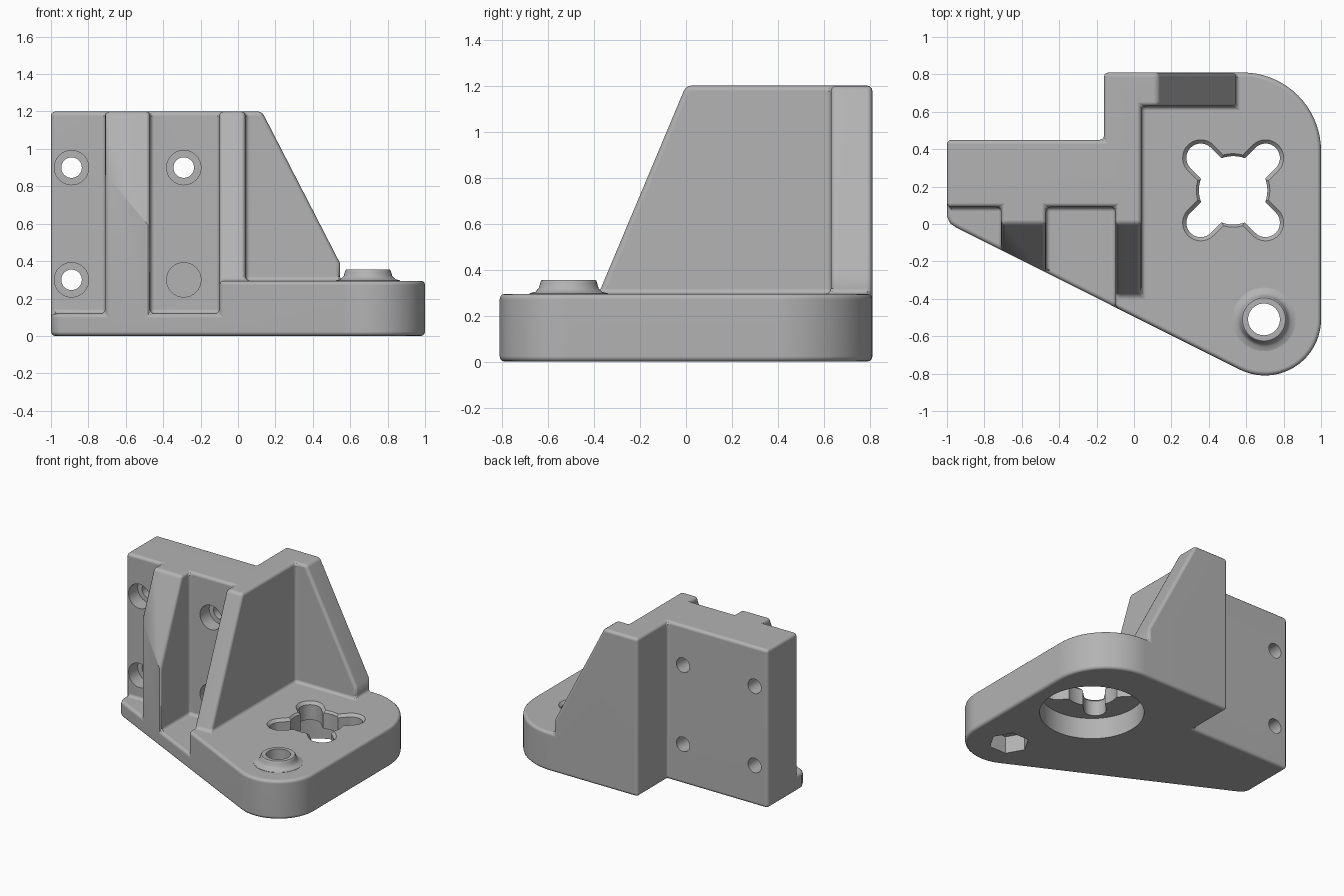
import bpy, bmesh, math
from math import cos, sin, radians

cube = bpy.data.objects.get("Cube")
if cube:
    bpy.data.objects.remove(cube, do_unlink=True)

grey = bpy.data.materials.new("mid_grey")
grey.use_nodes = True
grey.diffuse_color = (0.45, 0.45, 0.45, 1)
grey.node_tree.nodes["Principled BSDF"].inputs["Base Color"].default_value = (0.45, 0.45, 0.45, 1)

AXES = {"x": lambda a, b, h: (h, a, b),
        "y": lambda a, b, h: (a, h, b),
        "z": lambda a, b, h: (a, b, h)}


def loft(name, axis, layers):
    """Closed solid through matching 2D outlines, each given as (outline, height)."""
    bm = bmesh.new()
    rings = [[bm.verts.new(AXES[axis](a, b, h)) for a, b in pts] for pts, h in layers]
    n = len(rings[0])
    for lo, hi in zip(rings, rings[1:]):
        for i in range(n):
            j = (i + 1) % n
            bm.faces.new((lo[i], lo[j], hi[j], hi[i]))
    bm.faces.new(rings[0])
    bm.faces.new(rings[-1])
    bmesh.ops.recalc_face_normals(bm, faces=bm.faces)
    mesh = bpy.data.meshes.new(name)
    bm.to_mesh(mesh)
    bm.free()
    mesh.materials.append(grey)
    obj = bpy.data.objects.new(name, mesh)
    bpy.context.collection.objects.link(obj)
    return obj


def prism(name, axis, pts, lo, hi):
    return loft(name, axis, [(pts, lo), (pts, hi)])


def box(name, x0, x1, y0, y1, z0, z1):
    return prism(name, "z", [(x0, y0), (x1, y0), (x1, y1), (x0, y1)], z0, z1)


def arc(cx, cy, r, start, end, steps):
    return [(cx + r * cos(radians(start + (end - start) * i / steps)),
             cy + r * sin(radians(start + (end - start) * i / steps)))
            for i in range(steps + 1)]


def circle(cx, cy, r, steps=48):
    return arc(cx, cy, r, 0, 360, steps)[:-1]


def capsule(cx, cy, half, r, angle):
    dx, dy = half * cos(radians(angle)), half * sin(radians(angle))
    return (arc(cx + dx, cy + dy, r, angle - 90, angle + 90, 16)
            + arc(cx - dx, cy - dy, r, angle + 90, angle + 270, 16))


def apply(obj, mod):
    bpy.context.view_layer.objects.active = obj
    bpy.ops.object.modifier_apply(modifier=mod.name)


def combine(body, tool, operation="DIFFERENCE"):
    tool.hide_render = True
    mod = body.modifiers.new("combine", "BOOLEAN")
    mod.operation = operation
    mod.solver = "EXACT"
    mod.object = tool
    apply(body, mod)
    bpy.data.objects.remove(tool, do_unlink=True)


FLOOR, LEDGE, TOP, FAR = 0.295, 0.12, 1.2, 2.0

# Full-height block with the plan outline
outline = ([(-1, 0.45), (-1, 0.04), (-0.983, 0.004), (-0.95, -0.02)]
           + arc(0.70, -0.51, 0.30, 243.4, 360, 20)
           + arc(0.58, 0.39, 0.42, 0, 90, 18)
           + [(-0.16, 0.81), (-0.16, 0.45)])
bracket = prism("bracket", "z", outline, 0, TOP)

# Pockets either side of the narrow rib
combine(bracket, box("left_pocket", -FAR, -0.71, -FAR, 0.09, LEDGE, FAR))
combine(bracket, box("middle_pocket", -0.47, -0.10, -FAR, 0.09, LEDGE, FAR))

# Open space above the right base
combine(bracket, box("base_space", 0.04, FAR, -FAR, 0.63, FLOOR, FAR))

# Sloping fronts of rib and gusset
combine(bracket, prism("front_slope", "x", [(-0.38, FLOOR), (-FAR, FLOOR), (-FAR, FAR),
                                            (0.336, FAR)], -FAR, 0.5))

# Sloping end of the rear wall
combine(bracket, prism("rear_slope", "y", [(0.545, FLOOR), (FAR, FLOOR), (FAR, FAR),
                                           (-0.284, FAR), (0.545, 0.39)], -FAR, FAR))

# Merge flat regions, then round edges and inner corners
clean = bracket.modifiers.new("clean", "DECIMATE")
clean.decimate_type = "DISSOLVE"
clean.angle_limit = radians(1)
apply(bracket, clean)
bevel = bracket.modifiers.new("rounding", "BEVEL")
bevel.width = 0.023
bevel.segments = 3
bevel.limit_method = "ANGLE"
bevel.angle_limit = radians(40)
bevel.use_clamp_overlap = False
apply(bracket, bevel)

# Flared boss with a through hole and a hexagonal nut pocket
BX, BY = 0.695, -0.51
flare = [(0.17, 0.2), (0.17, 0.297), (0.145, 0.304), (0.13, 0.32), (0.124, 0.34),
         (0.12, 0.352), (0.115, 0.356)]
combine(bracket, loft("boss", "z", [(circle(BX, BY, r), z) for r, z in flare]), "UNION")
combine(bracket, prism("boss_hole", "z", circle(BX, BY, 0.085), -0.5, 0.5))
combine(bracket, prism("nut_pocket", "z", circle(BX, BY, 0.14, 6), -0.5, 0.13))

# Round recess underneath, with a chamfered centre hole and cross slots
MX, MY = 0.53, 0.18
combine(bracket, prism("recess", "z", circle(MX, MY, 0.36, 64), -0.5, 0.16))
combine(bracket, loft("centre_hole", "z", [(circle(MX, MY, 0.183), 0.05),
                                           (circle(MX, MY, 0.183), 0.28),
                                           (circle(MX, MY, 0.21), 0.31)]))
for angle in (45, 135):
    slim, wide = (capsule(MX, MY, 0.245, r, angle) for r in (0.077, 0.117))
    combine(bracket, loft("slot", "z", [(slim, 0.06), (slim, 0.275), (wide, 0.315)]))

# Counterbored bolt holes through the back plate
for x in (-0.89, -0.29):
    for z in (0.3, 0.9):
        combine(bracket, prism("bolt_hole", "y", circle(x, z, 0.055, 32), -0.5, 0.7))
        combine(bracket, prism("counterbore", "y", circle(x, z, 0.092, 32), -0.5, 0.2))

# Smooth shading with sharp hole edges
bpy.ops.object.select_all(action="DESELECT")
bracket.select_set(True)
bpy.context.view_layer.objects.active = bracket
bpy.ops.object.shade_smooth_by_angle(angle=radians(33))
normals = bracket.modifiers.new("flat_face_normals", "WEIGHTED_NORMAL")
normals.keep_sharp = True
